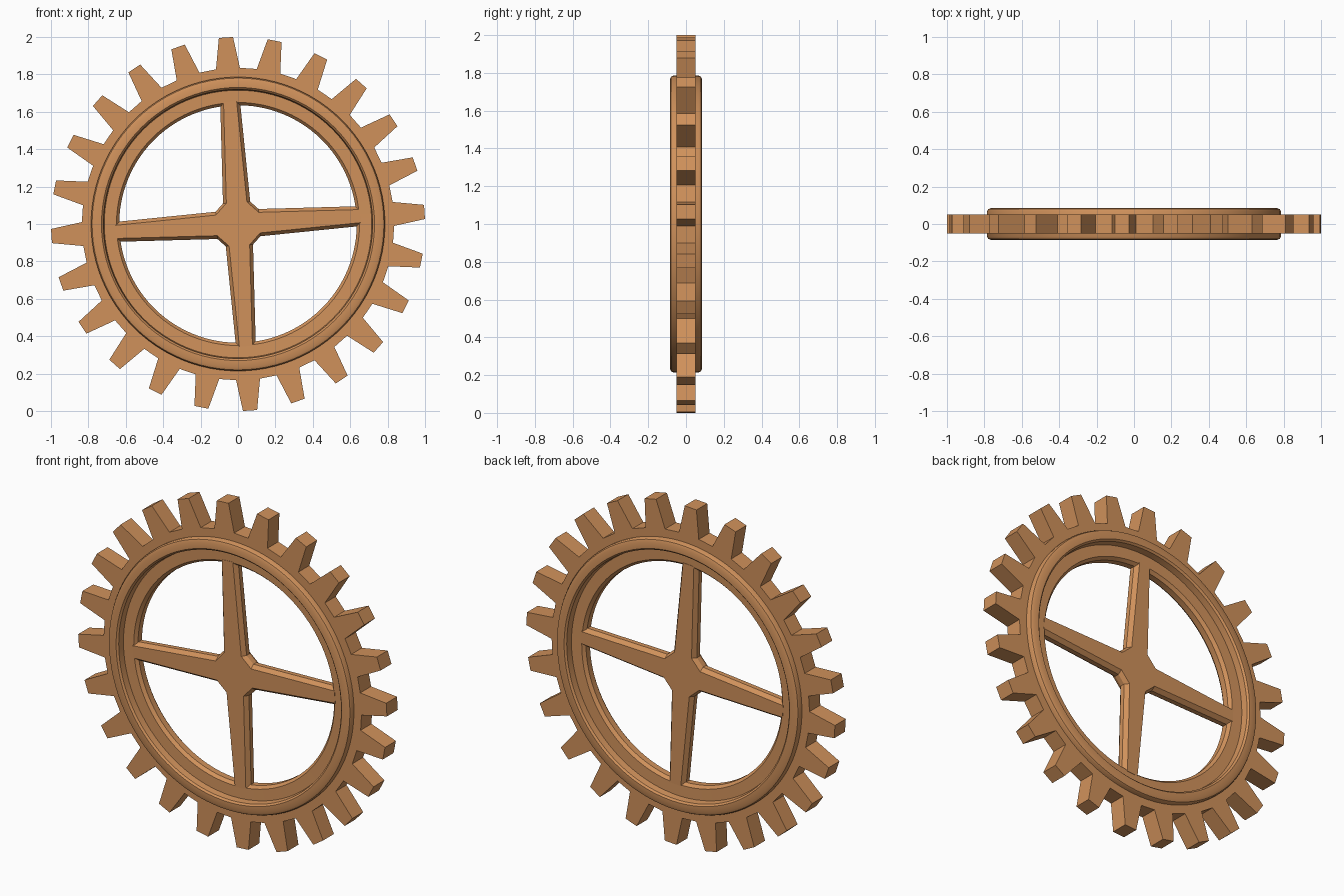
import bpy, bmesh, math
from mathutils import Matrix, Vector

if "Cube" in bpy.data.objects:
    bpy.data.objects.remove(bpy.data.objects["Cube"], do_unlink=True)

TEETH = 24
TILT = math.radians(3.7)      # whole wheel is turned slightly about its axle

wood = bpy.data.materials.new("warm_tan")
wood.use_nodes = True
tan = (0.63, 0.285, 0.105, 1)
wood.diffuse_color = tan
wood.node_tree.nodes["Principled BSDF"].inputs["Base Color"].default_value = tan


def polar(radius, angle, y=0):
    return Vector((radius * math.cos(angle), y, radius * math.sin(angle)))


def finish(bm, name, smooth=False):
    """Turn, stand on the ground and link a finished part."""
    bmesh.ops.remove_doubles(bm, verts=bm.verts, dist=1e-4)
    bmesh.ops.recalc_face_normals(bm, faces=bm.faces)
    bm.transform(Matrix.Translation((0, 0, 1)) @ Matrix.Rotation(-TILT, 4, "Y"))
    mesh = bpy.data.meshes.new(name)
    bm.to_mesh(mesh)
    bm.free()
    mesh.materials.append(wood)
    obj = bpy.data.objects.new(name, mesh)
    bpy.context.collection.objects.link(obj)
    if smooth:
        bpy.ops.object.select_all(action="DESELECT")
        obj.select_set(True)
        bpy.context.view_layer.objects.active = obj
        bpy.ops.object.shade_smooth_by_angle(angle=math.radians(35))
    return obj


# Toothed band: flat wedges around the wheel, extruded to thickness
def toothed_band(inner=0.74, root=0.835, half=0.05):
    bm = bmesh.new()
    step = math.tau / TEETH
    base, tip = math.asin(0.064 / root), math.asin(0.038)
    for i in range(TEETH):
        a = i * step
        wedges = [
            [(root, a - base), (1, a - tip), (1, a + tip), (root, a + base)],
            [(inner, a - base), (root, a - base), (root, a + base), (inner, a + base)],
            [(inner, a + base), (root, a + base),
             (root, a + step - base), (inner, a + step - base)],
        ]
        for wedge in wedges:
            bm.faces.new([bm.verts.new(polar(r, t, -half)) for r, t in wedge])
    bmesh.ops.remove_doubles(bm, verts=bm.verts, dist=1e-4)
    out = bmesh.ops.extrude_face_region(bm, geom=bm.faces[:], use_keep_orig=True)
    moved = [v for v in out["geom"] if isinstance(v, bmesh.types.BMVert)]
    bmesh.ops.translate(bm, verts=moved, vec=(0, 2 * half, 0))
    finish(bm, "toothed_band")


# Rim: raised rounded ring with a thinner web inside, lathed about the axle
def rim(segments=96):
    front = [(0.635, -0.018), (0.65, -0.036), (0.715, -0.038), (0.72, -0.075),
             (0.73, -0.085), (0.765, -0.085), (0.78, -0.079), (0.786, -0.068)]
    profile = front + [(r, -y) for r, y in reversed(front)]
    bm = bmesh.new()
    rings = [[bm.verts.new(polar(r, math.tau * i / segments, y)) for r, y in profile]
             for i in range(segments)]
    n = len(profile)
    for i, ring in enumerate(rings):
        following = rings[(i + 1) % segments]
        for j in range(n):
            k = (j + 1) % n
            bm.faces.new((ring[j], ring[k], following[k], following[j]))
    finish(bm, "rim", smooth=True)


# Spokes: one tapered four-armed cross with bevelled edges and filleted corners
def spokes():
    def outline(bm, inset, y):
        verts = []
        for q in range(4):
            turn = Matrix.Rotation(-q * math.pi / 2, 3, "Y")
            w, t = 0.073 - inset, 0.053 - inset
            for x, z in ((0.655, -t), (0.655, t), (0.115, w), (w, 0.115)):
                verts.append(bm.verts.new(turn @ Vector((x, y, z))))
        return verts

    bm = bmesh.new()
    layers = [outline(bm, inset, y) for inset, y in
              ((0.018, -0.038), (0, -0.014), (0, 0.014), (0.018, 0.038))]
    for low, high in zip(layers, layers[1:]):
        for j in range(len(low)):
            k = (j + 1) % len(low)
            bm.faces.new((low[j], low[k], high[k], high[j]))
    for cap in (layers[0], layers[-1]):
        bm.faces.new(cap)
    finish(bm, "spokes")


toothed_band()
rim()
spokes()
